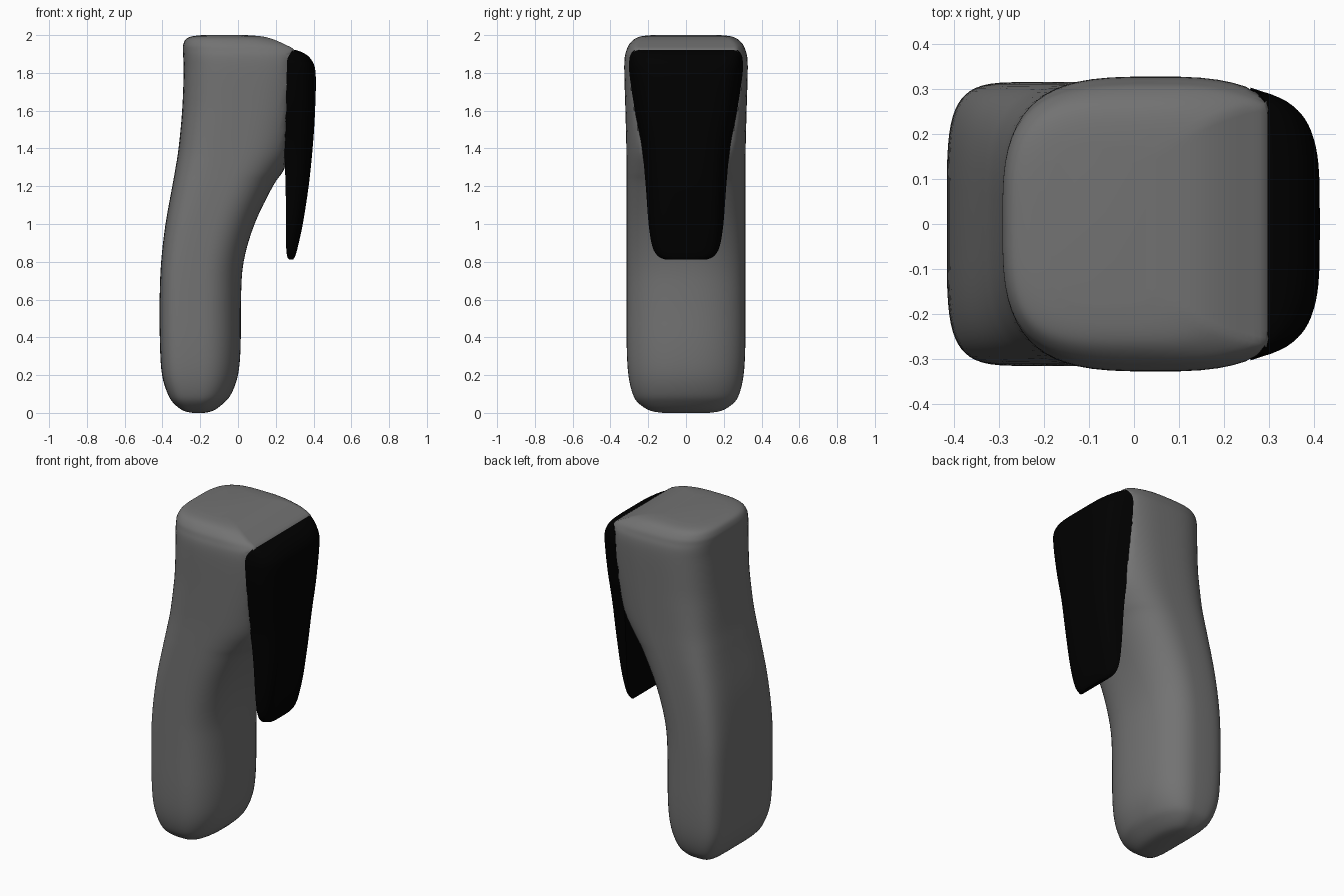
import bpy, bmesh, math

if "Cube" in bpy.data.objects:
    bpy.data.objects.remove(bpy.data.objects["Cube"])


def spow(v, p):
    return math.copysign(abs(v) ** p, v)


def refine(stations, steps=4):
    """Catmull-Rom interpolation of a list of stations."""
    out = []
    last = len(stations) - 1
    for i in range(last):
        p = [stations[max(0, min(last, i + k))] for k in (-1, 0, 1, 2)]
        for s in range(steps):
            t = s / steps
            out.append([0.5 * (2 * b + (c - a) * t + (2 * a - 5 * b + 4 * c - d) * t * t
                               + (3 * b - a - 3 * c + d) * t ** 3)
                        for a, b, c, d in zip(*p)])
    out.append(stations[-1])
    return out


def loft(name, rings, angle, colour, hidden):
    """Skin the rings, leaving out faces that lie hidden inside the joint."""
    bm = bmesh.new()
    loops = [[bm.verts.new(co) for co in ring] for ring in rings]
    n = len(loops[0])
    for lo, hi in zip(loops, loops[1:]):
        for i in range(n):
            j = (i + 1) % n
            bm.faces.new((lo[i], lo[j], hi[j], hi[i]))
    bm.faces.new(loops[0][::-1])
    bm.faces.new(loops[-1])
    bmesh.ops.recalc_face_normals(bm, faces=bm.faces)
    inner = [f for f in bm.faces if hidden(f)]
    bmesh.ops.delete(bm, geom=inner, context='FACES')
    mesh = bpy.data.meshes.new(name)
    bm.to_mesh(mesh)
    bm.free()
    ob = bpy.data.objects.new(name, mesh)
    bpy.context.collection.objects.link(ob)
    bpy.ops.object.select_all(action='DESELECT')
    ob.select_set(True)
    bpy.context.view_layer.objects.active = ob
    bpy.ops.object.shade_smooth_by_angle(angle=math.radians(angle))
    mat = bpy.data.materials.new(name + "_colour")
    mat.diffuse_color = (colour, colour, colour, 1)
    mat.use_nodes = True
    mat.node_tree.nodes["Principled BSDF"].inputs["Base Color"].default_value = mat.diffuse_color
    mesh.materials.append(mat)


def body_ring(z, xl, xr, w, cut):
    # squarer on the left, rounder on the right, cut flat behind the lever
    t = max(0, min(1, (z - 0.7) / 0.9))
    cx, a = (xl + xr) / 2, (xr - xl) / 2
    ring = []
    for i in range(64):
        u = 2 * math.pi * (i + 0.5) / 64
        c = math.cos(u)
        e = 2 / ((2.3 if c > 0 else 4.8) * (1 - t) + (2.8 if c > 0 else 3.4) * t)
        ring.append((min(cx + a * spow(c, e), cut), w * spow(math.sin(u), e), z))
    return ring


def lever_ring(z, xb, xf, w):
    # D-shaped section: tapering rounded front, flat back
    ring = []
    for i in range(33):
        u = math.pi * (i / 32 - 0.5)
        d = max(0, math.cos(u)) ** 0.5
        ring.append((xb + (xf - xb) * d, w * (1 - 0.15 * d) * spow(math.sin(u), 0.5), z))
    return ring


# curved handle body: z, left x, right x, half width, flat cut x
body = [
    (0.0, -0.24, -0.18, 0.12, 0.25), (0.012, -0.29, -0.13, 0.19, 0.25),
    (0.05, -0.34, -0.078, 0.25, 0.25), (0.1, -0.372, -0.036, 0.282, 0.25),
    (0.2, -0.402, 0.0, 0.305, 0.25), (0.35, -0.413, 0.014, 0.314, 0.25),
    (0.6, -0.415, 0.016, 0.315, 0.25), (0.8, -0.407, 0.03, 0.315, 0.25),
    (1.0, -0.384, 0.088, 0.315, 0.25), (1.2, -0.348, 0.185, 0.315, 0.25),
    (1.28, -0.334, 0.24, 0.315, 0.25), (1.4, -0.315, 0.31, 0.316, 0.252),
    (1.6, -0.296, 0.36, 0.321, 0.256), (1.8, -0.288, 0.40, 0.327, 0.262),
    (1.88, -0.29, 0.41, 0.325, 0.268), (1.92, -0.292, 0.40, 0.315, 0.298),
    (1.95, -0.29, 0.36, 0.302, 0.25), (1.98, -0.275, 0.27, 0.272, 0.18),
    (1.994, -0.24, 0.18, 0.235, 0.12), (2.0, -0.19, 0.08, 0.18, 0.04),
]
loft("handle_body", [body_ring(*s) for s in refine(body)], 50, 0.17,
     lambda f: all(v.co.x > 0.2485 and 1.3 < v.co.z < 1.89 for v in f.verts)
     and abs(f.normal.x) > 0.9)

# black lever on the right: z, back x, front x, half width
lever = [
    (0.812, 0.27, 0.292, 0.11), (0.83, 0.26, 0.303, 0.148), (0.88, 0.255, 0.317, 0.178),
    (1.0, 0.254, 0.343, 0.198), (1.2, 0.252, 0.374, 0.213), (1.4, 0.246, 0.395, 0.233),
    (1.6, 0.252, 0.408, 0.271), (1.8, 0.258, 0.411, 0.300), (1.87, 0.261, 0.388, 0.300),
    (1.905, 0.278, 0.348, 0.289), (1.922, 0.29, 0.303, 0.272),
]
loft("lever", [lever_ring(*s) for s in refine(lever)], 50, 0.0,
     lambda f: f.normal.x < -0.9 and all(1.3 < v.co.z < 1.91 for v in f.verts))
